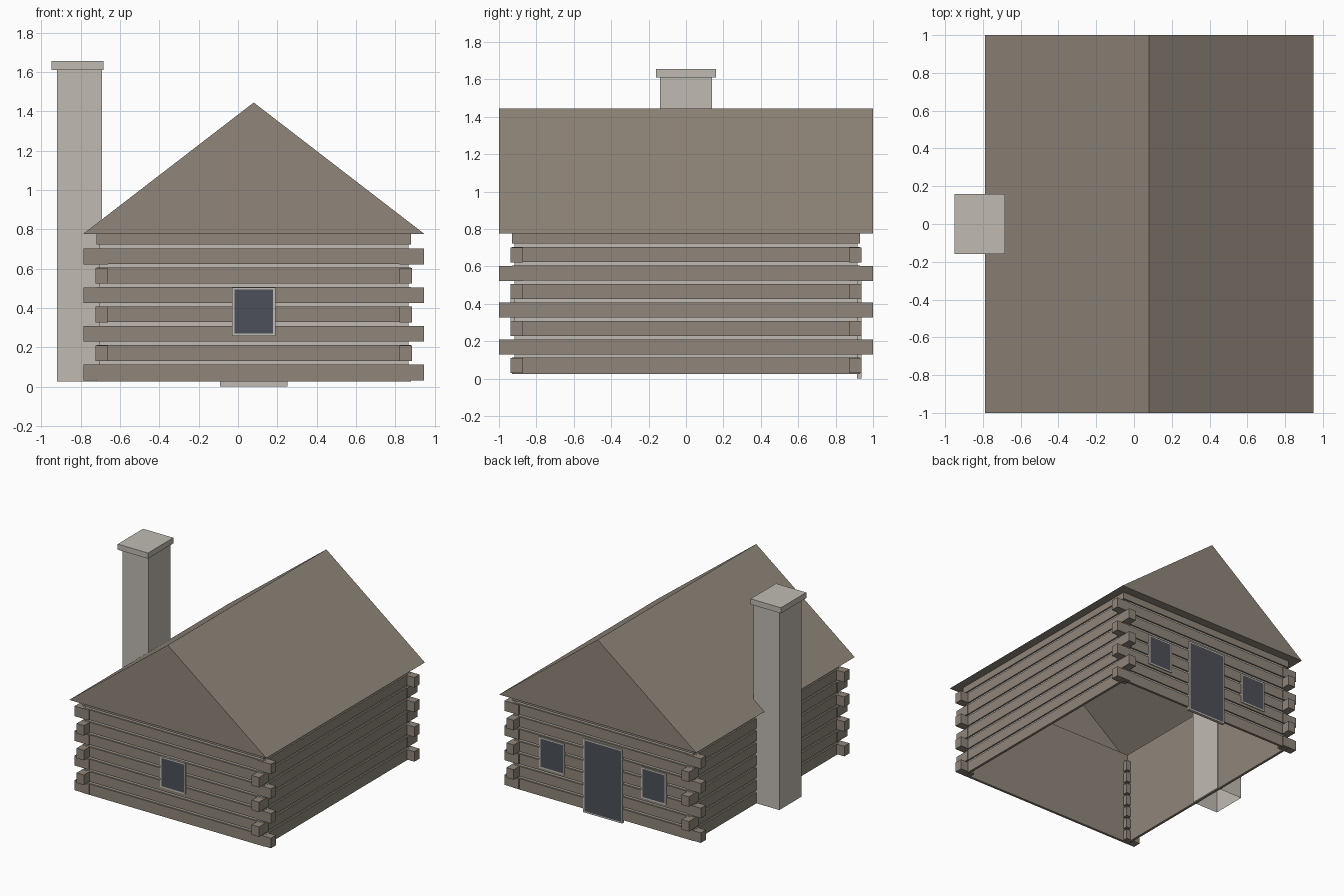
import bpy, bmesh

CX = 0.08                        # centre line of the house
HALF_X, HALF_Y = 0.8, 0.93       # wall half sizes
BASE, EAVE, RIDGE = 0.025, 0.775, 1.445
ROWS, PITCH, LOG = 7, 0.0985, 0.08
GROOVE, LINING = 0.012, 0.02

if "Cube" in bpy.data.objects:
    bpy.data.objects.remove(bpy.data.objects["Cube"], do_unlink=True)


def material(name, rgb):
    m = bpy.data.materials.new(name)
    m.use_nodes = True
    m.diffuse_color = (*rgb, 1)
    m.node_tree.nodes["Principled BSDF"].inputs["Base Color"].default_value = (*rgb, 1)
    return m


timber = material("brown timber", (0.28, 0.24, 0.195))
stone = material("pale stone", (0.53, 0.50, 0.45))
glass = material("dark glass", (0.072, 0.08, 0.098))


def finish(name, bm, *mats):
    me = bpy.data.meshes.new(name)
    bm.to_mesh(me)
    bm.free()
    for m in mats:
        me.materials.append(m)
    ob = bpy.data.objects.new(name, me)
    bpy.context.collection.objects.link(ob)
    return ob


def add_box(bm, x, y, z):
    verts = bmesh.ops.create_cube(bm, size=1)["verts"]
    for v in verts:
        for i, (lo, hi) in enumerate((x, y, z)):
            v.co[i] = lo if v.co[i] < 0 else hi
    return list({f for v in verts for f in v.link_faces})


def rectangle(bm, hx, hy, z):
    return [bm.verts.new((CX + sx * hx, sy * hy, z))
            for sx, sy in ((-1, -1), (1, -1), (1, 1), (-1, 1))]


def bridge(bm, a, b):
    return [bm.faces.new((a[i], a[(i + 1) % 4], b[(i + 1) % 4], b[i])) for i in range(4)]


# Log walls: a stepped profile carried round the house, with a flat lining
profile = [(LINING, EAVE), (LINING, BASE), (0, BASE)]
for row in range(ROWS):
    low = 0.032 + row * PITCH + LOG
    high = low + PITCH - LOG
    profile += [(0, low), (GROOVE, low), (GROOVE, high), (0, high)]
profile.append((0, EAVE))
bm = bmesh.new()
rings = [rectangle(bm, HALF_X - d, HALF_Y - d, z) for d, z in profile]
for i in range(len(rings) - 1):
    is_chinking = profile[i][0] == GROOVE == profile[i + 1][0]
    for f in bridge(bm, rings[i], rings[i + 1]):
        f.material_index = int(is_chinking)
finish("log_walls", bm, timber, stone)

# Notched log ends, alternating direction from row to row
bm = bmesh.new()
for row in range(ROWS):
    z = 0.031 + row * PITCH
    out_x, out_y = (0.867, 0.937) if row % 2 == 0 else (0.806, 1.0)
    for sx in (-1, 1):
        for sy in (-1, 1):
            add_box(bm, sorted((CX + sx * 0.741, CX + sx * out_x)),
                    sorted((sy * 0.872, sy * out_y)), (z, z + LOG))
finish("log_ends", bm, timber)

# Gabled roof, hollow, with a soffit under the overhang
bm = bmesh.new()
inner = rectangle(bm, HALF_X, HALF_Y, EAVE)
eaves = rectangle(bm, 0.87, 1.0, EAVE)
front, back = [bm.verts.new((CX, y, RIDGE)) for y in (-1, 1)]
bridge(bm, inner, eaves)
a, b, c, d = eaves
for f in ((a, b, front), (c, d, back), (b, c, back, front), (d, a, front, back)):
    bm.faces.new(f)
bmesh.ops.recalc_face_normals(bm, faces=bm.faces)
finish("roof", bm, timber)

# Chimney shaft, open underneath, and its cap
bm = bmesh.new()
shaft = add_box(bm, (-0.922, -0.692), (-0.14, 0.14), (BASE, 1.61))
bm.normal_update()
bmesh.ops.delete(bm, geom=[f for f in shaft if f.normal.z < -0.5], context='FACES_ONLY')
finish("chimney_shaft", bm, stone)
bm = bmesh.new()
add_box(bm, (-0.95, -0.683), (-0.16, 0.16), (1.61, 1.655))
finish("chimney_cap", bm, stone)


def opening(name, side, x, half, z):
    """Framed pane on the front (side -1) or back (side 1) wall."""
    bm = bmesh.new()
    faces = add_box(bm, (x - half, x + half),
                    sorted((side * 0.914, side * 0.938)), z)
    bm.normal_update()
    pane = [f for f in faces if f.normal.y * side > 0.5]
    bmesh.ops.inset_individual(bm, faces=pane, thickness=0.016)
    pane[0].material_index = 1
    finish(name, bm, stone, glass)


# Windows and door
opening("front_window", -1, CX, 0.11, (0.258, 0.505))
opening("back_left_window", 1, CX + 0.45, 0.11, (0.25, 0.497))
opening("back_right_window", 1, CX - 0.45, 0.11, (0.25, 0.497))
opening("back_door", 1, CX, 0.172, (0.0, 0.587))
